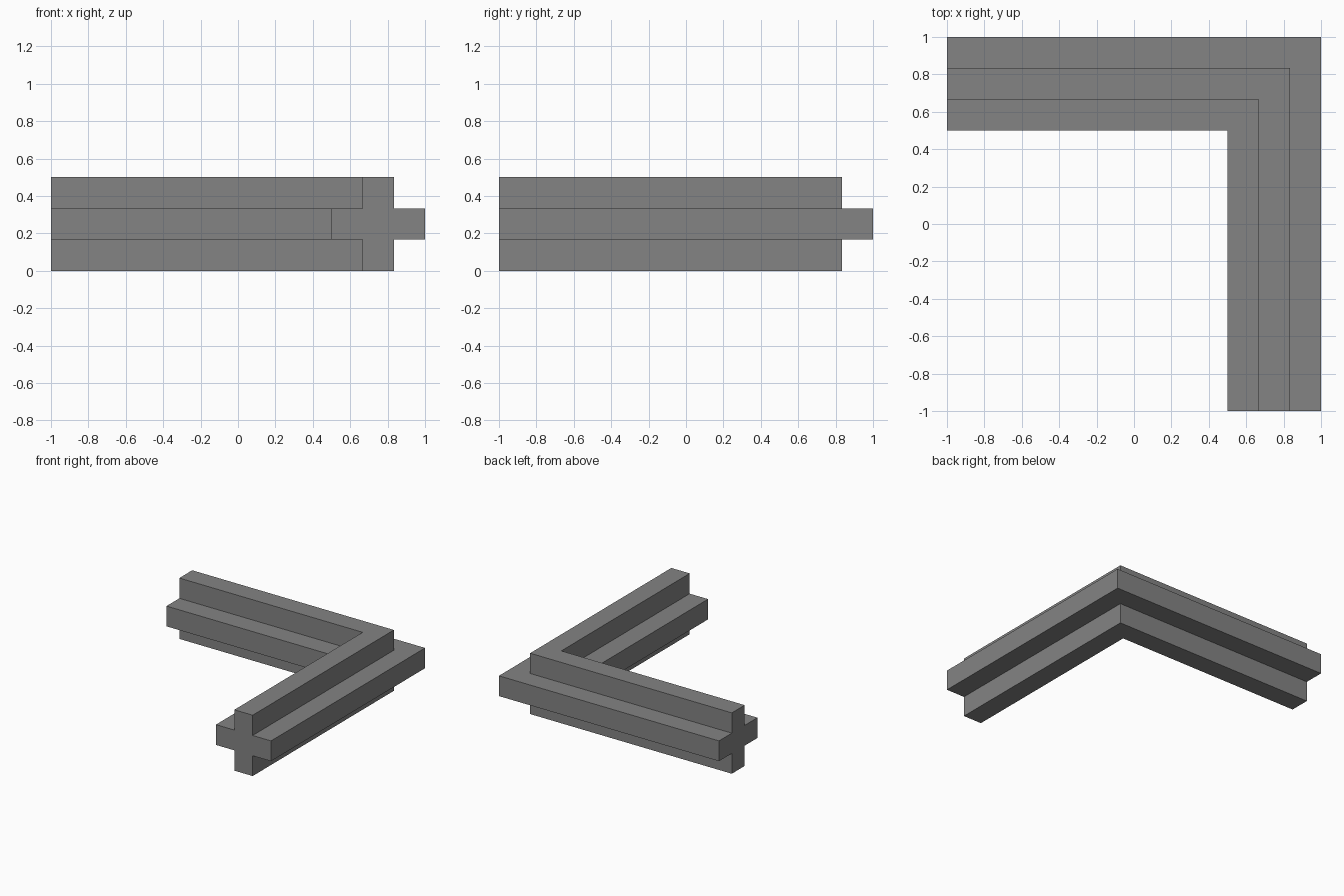
import bpy
import bmesh

cube = bpy.data.objects.get("Cube")
if cube:
    bpy.data.objects.remove(cube, do_unlink=True)

# Plain grey material
grey = bpy.data.materials.new("mid_grey")
grey.use_nodes = True
colour = (0.23, 0.23, 0.23, 1)
grey.diffuse_color = colour
grey.node_tree.nodes["Principled BSDF"].inputs["Base Color"].default_value = colour

# Plus-shaped cross-section: (inset from the outer edge, height), in thirds
T = 0.5 / 3
section = [(1, 0), (2, 0), (2, 1), (3, 1), (3, 2), (2, 2),
           (2, 3), (1, 3), (1, 2), (0, 2), (0, 1), (1, 1)]

# Sweep the section along an L path with a mitred corner
bm = bmesh.new()
stations = (lambda e: (-1, e), lambda e: (e, e), lambda e: (e, -1))
rings = [[bm.verts.new((*place(1 - d * T), h * T)) for d, h in section]
         for place in stations]
n = len(section)
for a, b in zip(rings, rings[1:]):
    for i in range(n):
        j = (i + 1) % n
        bm.faces.new((a[i], a[j], b[j], b[i]))

# Flat end caps
bm.faces.new(rings[0])
bm.faces.new(rings[-1])
bmesh.ops.recalc_face_normals(bm, faces=bm.faces)

mesh = bpy.data.meshes.new("corner_beam")
bm.to_mesh(mesh)
bm.free()
mesh.materials.append(grey)
beam = bpy.data.objects.new("corner_beam", mesh)
bpy.context.collection.objects.link(beam)
